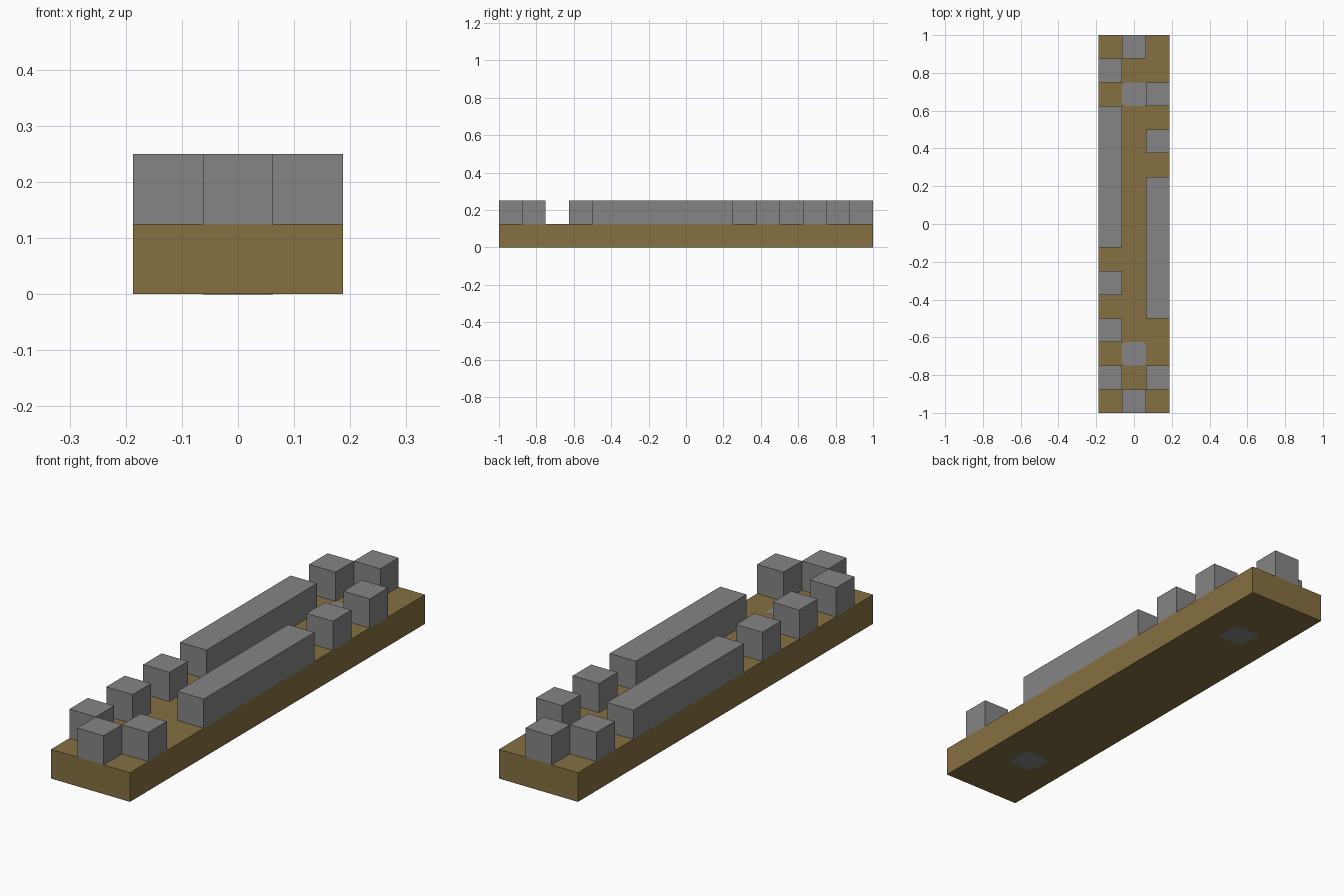
import bpy
import bmesh

U = 0.125  # one grid cell

if "Cube" in bpy.data.objects:
    bpy.data.objects.remove(bpy.data.objects["Cube"], do_unlink=True)


def material(name, rgb):
    mat = bpy.data.materials.new(name)
    mat.use_nodes = True
    mat.diffuse_color = (*rgb, 1)
    mat.node_tree.nodes["Principled BSDF"].inputs["Base Color"].default_value = (*rgb, 1)
    return mat


brown = material("brown_earth", (0.24, 0.16, 0.053))
grey = material("grey_stone", (0.235, 0.235, 0.235))


def box(name, centre, size, mat, corner=0):
    """Box with optional rounded vertical corners."""
    bm = bmesh.new()
    bmesh.ops.create_cube(bm, size=1)
    bmesh.ops.scale(bm, vec=size, verts=bm.verts)
    if corner:
        upright = [e for e in bm.edges
                   if abs(e.verts[0].co.z - e.verts[1].co.z) > size[2] / 2]
        bmesh.ops.bevel(bm, geom=upright, offset=corner, segments=3,
                        profile=0.5, affect='EDGES')
    mesh = bpy.data.meshes.new(name)
    bm.to_mesh(mesh)
    bm.free()
    mesh.materials.append(mat)
    obj = bpy.data.objects.new(name, mesh)
    obj.location = centre
    bpy.context.collection.objects.link(obj)
    return obj


# Ground slab
box("ground_slab", (0, 0, U / 2), (3 * U, 16 * U, U), brown)

# Stone blocks and walls: column, first row and length in cells
stones = [
    ("right_block", -1, -7, 1), ("right_block", -1, -5, 1),
    ("right_block", -1, -3, 1), ("right_wall", -1, -1, 6),
    ("right_block", -1, 6, 1),
    ("left_block", 1, -7, 1), ("left_wall", 1, -4, 6),
    ("left_block", 1, 3, 1), ("left_block", 1, 5, 1),
    ("front_end_block", 0, -8, 1), ("back_end_block", 0, 7, 1),
]
for name, col, row, length in stones:
    box(name, (col * U, (row + length / 2) * U, 1.5 * U), (U, length * U, U), grey)

# Flush stone patches on the top and underside
for end, row in (("front", -5.5), ("back", 5.5)):
    for side, z in (("top", U), ("bottom", 0)):
        box(f"{end}_{side}_patch", (0, row * U, z), (U, U, 0.001), grey, corner=0.02)
